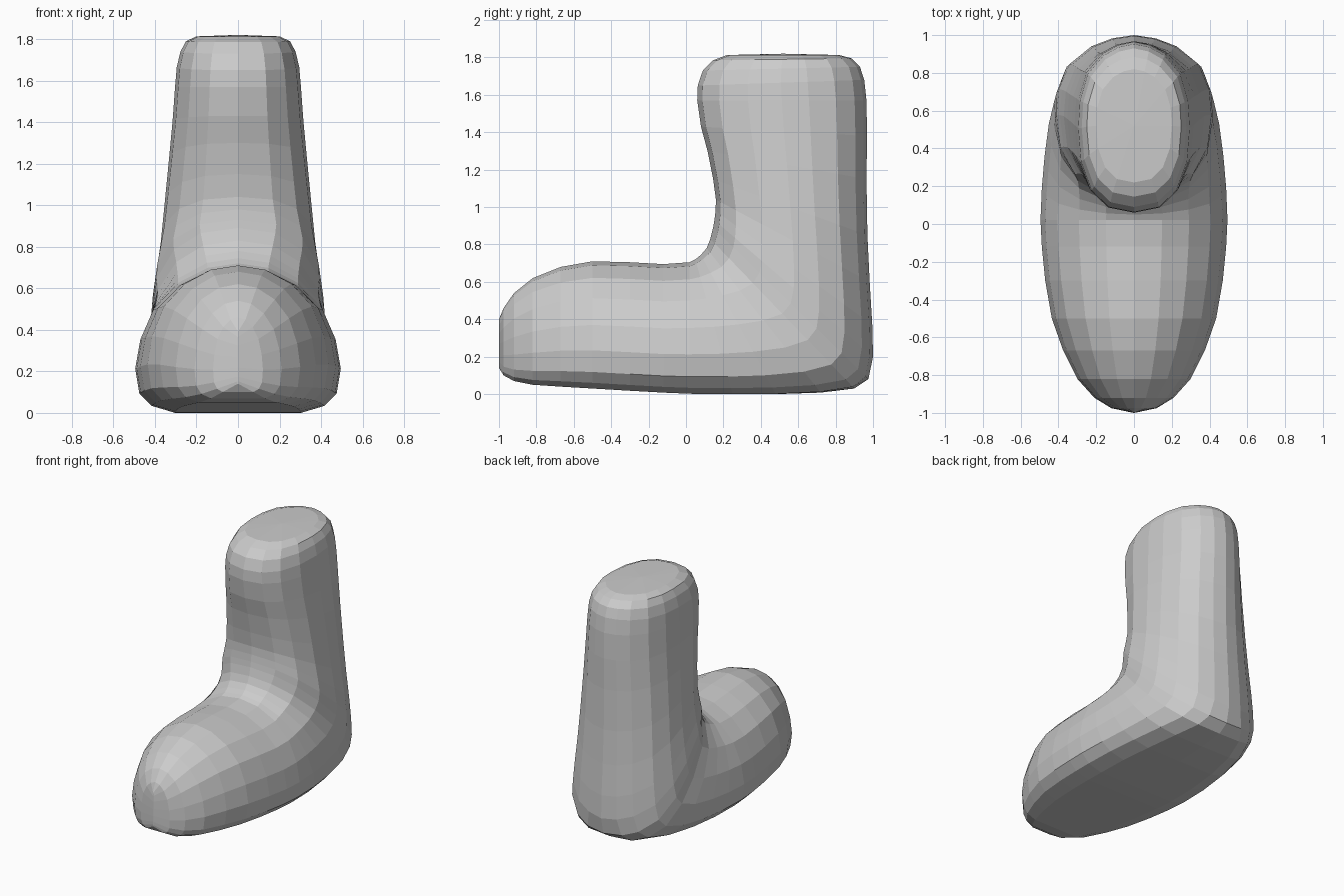
import bpy, bmesh

# Half cross-sections as (fraction from instep to sole/heel, fraction of half width)
FOOT = [(0, 0), (.03, .3), (.13, .59), (.29, .82), (.5, .95),
        (.7, 1), (.87, .96), (.955, .84), (1, .62), (1, 0)]
SHAFT = [(0, 0), (.03, .45), (.13, .76), (.3, .95), (.5, 1),
         (.66, .97), (.82, .83), (.93, .55), (.98, .28), (1, 0)]

# Foot sections: y, top z, bottom z, half width
foot = [(-.975, .46, .1, .12), (-.92, .54, .07, .21), (-.82, .62, .05, .3),
        (-.67, .68, .04, .375), (-.5, .71, .03, .435), (-.3, .705, .018, .47),
        (-.12, .695, .008, .488), (.02, .705, .002, .495)]
# Ankle sections fanning round the heel: inner y, z, outer y, z, half width, shaft blend
ankle = [(.05, .72, .25, 0, .488, 0), (.08, .745, .48, 0, .475, .1),
         (.11, .78, .72, .008, .455, .3), (.13, .83, .9, .03, .43, .6),
         (.145, .89, .975, .08, .42, .85)]
# Leg sections: inner y, z, outer y, z, half width
leg = [(.152, .93, 1, .2, .41), (.158, .98, .996, .37, .393), (.16, 1.04, .982, .6, .372),
       (.145, 1.15, .97, .85, .354), (.115, 1.3, .965, 1.15, .332),
       (.08, 1.43, .968, 1.38, .315), (.06, 1.57, .965, 1.57, .303),
       (.063, 1.65, .953, 1.68, .295), (.09, 1.73, .93, 1.75, .277),
       (.145, 1.785, .885, 1.795, .25), (.22, 1.813, .82, 1.813, .2)]

sections = [(y, t, y, b, w, 0) for y, t, b, w in foot] + ankle + [s + (1,) for s in leg]

bm = bmesh.new()


def add_ring(py, pz, qy, qz, w, k):
    half = [(a[0] + (b[0] - a[0]) * k, (a[1] + (b[1] - a[1]) * k) * w)
            for a, b in zip(FOOT, SHAFT)]
    loop = half + [(t, -x) for t, x in half[-2:0:-1]]
    return [bm.verts.new((x, py + (qy - py) * t, pz + (qz - pz) * t)) for t, x in loop]


# Skin of the boot, with a narrow vertical ridge closing the toe
rings = [add_ring(-1, .4, -1, .14, .002, 0)] + [add_ring(*s) for s in sections]
n = len(rings[0])
for a, b in zip(rings, rings[1:]):
    for i in range(n):
        j = (i + 1) % n
        bm.faces.new((a[i], a[j], b[j], b[i]))
bm.faces.new(rings[0])

# Nearly flat closed top
centre = bm.verts.new((0, .52, 1.82))
for i in range(n):
    bm.faces.new((rings[-1][i], rings[-1][(i + 1) % n], centre))

bmesh.ops.recalc_face_normals(bm, faces=bm.faces)
mesh = bpy.data.meshes.new("boot")
bm.to_mesh(mesh)
bm.free()
boot = bpy.data.objects.new("boot", mesh)
bpy.context.collection.objects.link(boot)
